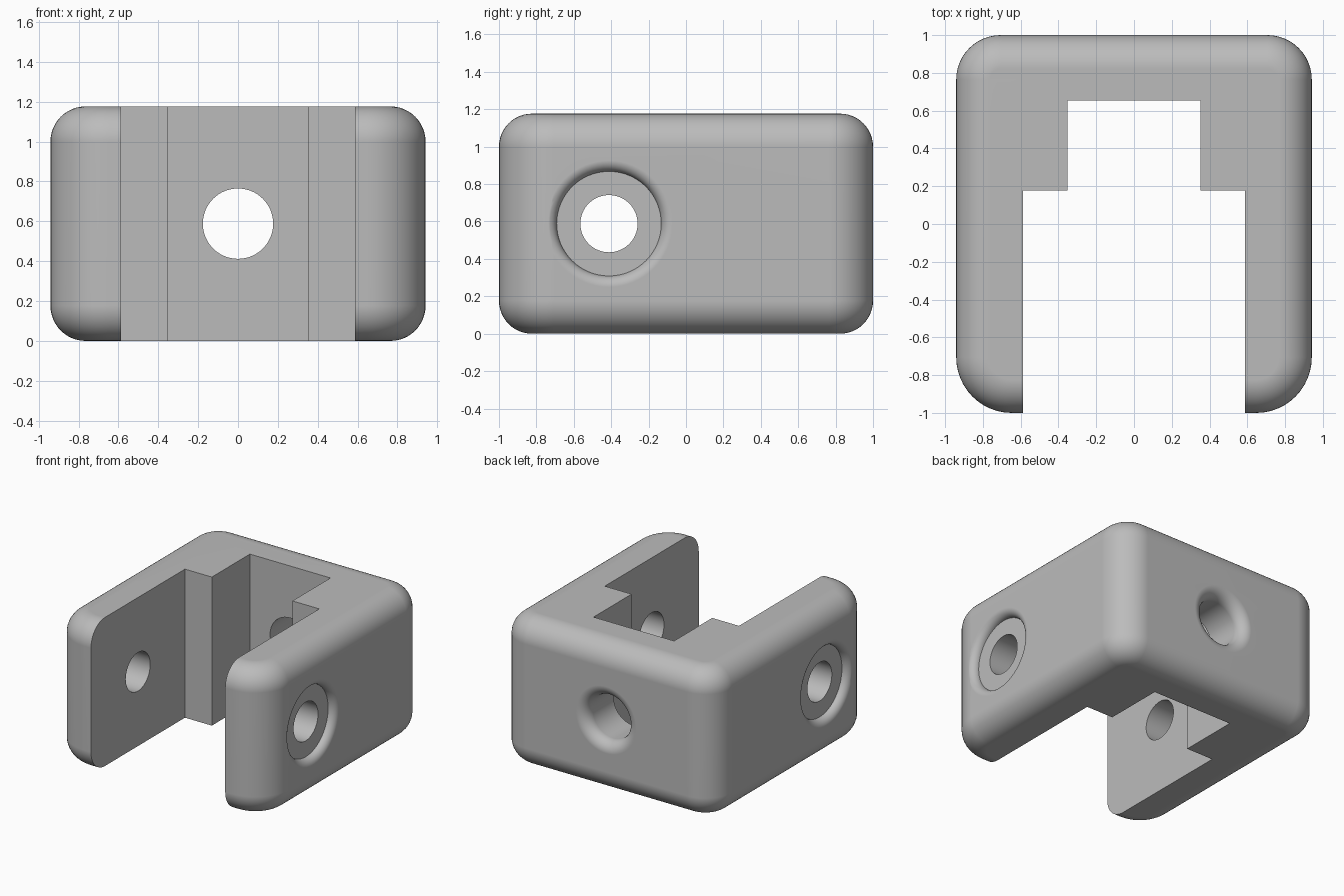
import bpy, bmesh
from math import sin, cos, pi
from mathutils import Vector

cube = bpy.data.objects.get("Cube")
if cube:
    bpy.data.objects.remove(cube, do_unlink=True)

U = 1 / 17                      # one drawing unit of the part
HX, HY, H = 16 * U, 1.0, 20 * U  # half width, half depth, height
EDGE = 3 * U                    # rounding of top and bottom edges
STEPS = 12

grey = bpy.data.materials.new("plain_grey")
grey.use_nodes = True
grey.diffuse_color = (0.5, 0.5, 0.5, 1)
grey.node_tree.nodes["Principled BSDF"].inputs["Base Color"].default_value = (0.5, 0.5, 0.5, 1)


def loft(name, rings):
    """Closed solid skinned through rings with equal point counts."""
    bm = bmesh.new()
    loops = [[bm.verts.new(p) for p in ring] for ring in rings]
    n = len(loops[0])
    for a, b in zip(loops, loops[1:]):
        for i in range(n):
            j = (i + 1) % n
            bm.faces.new((a[i], a[j], b[j], b[i]))
    bm.faces.new(loops[0])
    bm.faces.new(loops[-1])
    bmesh.ops.recalc_face_normals(bm, faces=bm.faces)
    mesh = bpy.data.meshes.new(name)
    bm.to_mesh(mesh)
    bm.free()
    mesh.materials.append(grey)
    obj = bpy.data.objects.new(name, mesh)
    bpy.context.collection.objects.link(obj)
    return obj


def outline(inset, z):
    """Rounded rectangle with wider rounding at the front corners."""
    pts = []
    corners = ((1, 1, 4 * U), (-1, 1, 4 * U), (-1, -1, 5 * U), (1, -1, 5 * U))
    for k, (sx, sy, r) in enumerate(corners):
        for s in range(STEPS + 1):
            a = (k + s / STEPS) * pi / 2
            pts.append((sx * (HX - r) + (r - inset) * cos(a),
                        sy * (HY - r) + (r - inset) * sin(a), z))
    return pts


def hole_cutter(name, centre, axis, profile):
    """Turned solid; profile holds (radius, depth below the surface) pairs."""
    axis = Vector(axis)
    up = Vector((0, 0, 1))
    side = axis.cross(up)
    n = 64
    return loft(name, [[Vector(centre) - axis * d
                        + r * (side * cos(2 * pi * i / n) + up * sin(2 * pi * i / n))
                        for i in range(n)] for r, d in profile])


def rounded_rim(r, f):
    """Rounded mouth of a hole, ending outside the body."""
    arc = [(r + f - f * cos(t * pi / 16), f - f * sin(t * pi / 16)) for t in range(9)]
    return arc + [(r + f, -0.1)]


# Rounded block
angles = [i * pi / 2 / STEPS for i in range(STEPS + 1)]
lower = [outline(EDGE * (1 - sin(a)), EDGE * (1 - cos(a))) for a in angles]
upper = [outline(EDGE * (1 - sin(a)), H - EDGE * (1 - cos(a))) for a in reversed(angles)]
bracket = loft("bracket", lower + upper)

# Stepped slot open to the front
half = [(10 * U, -1.2), (10 * U, 3 * U), (6 * U, 3 * U), (6 * U, 11.1 * U)]
slot = half + [(-x, y) for x, y in reversed(half)]
cutters = [loft("slot_cutter", [[(x, y, z) for x, y in slot] for z in (-0.1, H + 0.1)])]

# Shallow recess with a through hole on each side
for s, label in ((1, "left"), (-1, "right")):
    profile = [(2.6 * U, 0.5), (2.6 * U, U)] + rounded_rim(4.75 * U, U)
    cutters.append(hole_cutter(label + "_hole_cutter", (s * HX, -7 * U, H / 2), (s, 0, 0), profile))

# Rounded hole through the back wall
cutters.append(hole_cutter("back_hole_cutter", (0, HY, H / 2), (0, 1, 0),
                           [(3 * U, 0.6)] + rounded_rim(3 * U, 1.5 * U)))

bpy.ops.object.select_all(action='DESELECT')
bracket.select_set(True)
bpy.context.view_layer.objects.active = bracket
for c in cutters:
    mod = bracket.modifiers.new(c.name, 'BOOLEAN')
    mod.operation = 'DIFFERENCE'
    mod.solver = 'EXACT'
    mod.object = c
    bpy.ops.object.modifier_apply(modifier=mod.name)
    bpy.data.objects.remove(c, do_unlink=True)

# Smooth roundings, flat walls
bpy.ops.object.shade_smooth_by_angle(angle=pi / 6)
weighted = bracket.modifiers.new("weighted_normals", 'WEIGHTED_NORMAL')
weighted.keep_sharp = True
